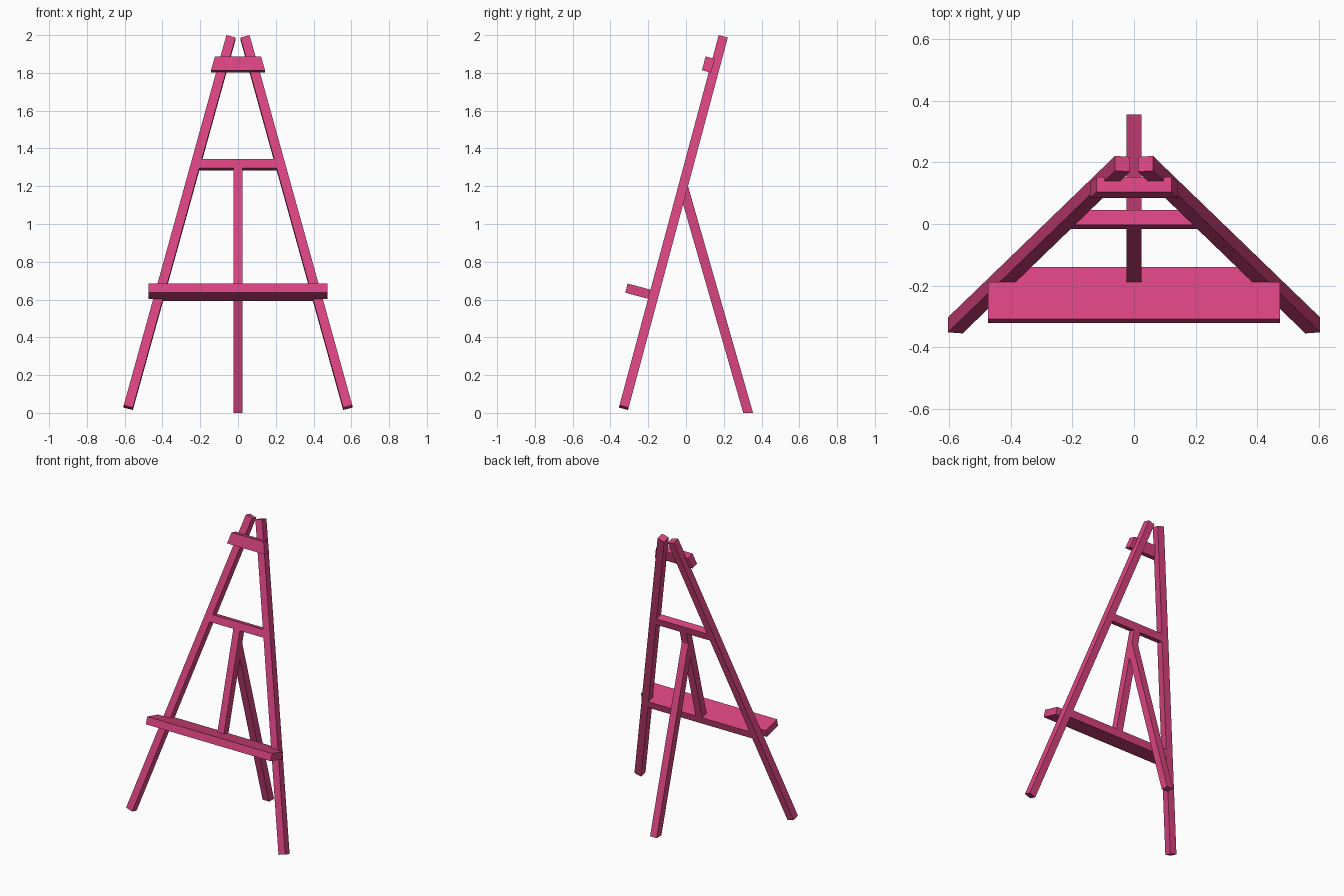
import bpy, bmesh
from math import radians, sin, cos, tan
from mathutils import Matrix, Vector

if "Cube" in bpy.data.objects:
    bpy.data.objects.remove(bpy.data.objects["Cube"])

A = radians(15)          # backward tilt, and splay of the front legs
H = 0.025                # half thickness of the timber
S, C, T = sin(A), cos(A), tan(A)
LEG_X, LEG_LEN = 0.309, 2.10

# Frame of the tilted easel: local x = width, y = up the slope, z = towards the front
TILT = Matrix(((1, 0, 0, 0), (0, S, -C, -0.067), (0, C, S, 1.0076), (0, 0, 0, 1)))
# Frame for side profiles: local x = world y, y = world z, z = world x
SIDE = Matrix(((0, 0, 1, 0), (1, 0, 0, 0), (0, 1, 0, 0), (0, 0, 0, 1)))

paint = bpy.data.materials.new("pink_paint")
paint.diffuse_color = (0.69, 0.058, 0.216, 1)
paint.use_nodes = True
paint.node_tree.nodes["Principled BSDF"].inputs["Base Color"].default_value = paint.diffuse_color


def prism(name, profile, low, high, frame):
    """Extrude a flat profile from low to high in the given frame."""
    bm = bmesh.new()
    face = bm.faces.new([bm.verts.new((x, y, low)) for x, y in profile])
    ext = bmesh.ops.extrude_face_region(bm, geom=[face])
    verts = [g for g in ext["geom"] if isinstance(g, bmesh.types.BMVert)]
    bmesh.ops.translate(bm, verts=verts, vec=(0, 0, high - low))
    bm.transform(frame)
    bmesh.ops.recalc_face_normals(bm, faces=bm.faces)
    mesh = bpy.data.meshes.new(name)
    bm.to_mesh(mesh)
    bm.free()
    mesh.materials.append(paint)
    obj = bpy.data.objects.new(name, mesh)
    bpy.context.collection.objects.link(obj)


def bar(bottom, top, x_bottom, x_top):
    """Symmetric four-sided profile."""
    return [(-x_bottom, bottom), (x_bottom, bottom), (x_top, top), (-x_top, top)]


def inner(v):
    """Inner edge of a front leg at height v on the slope."""
    return LEG_X - v * T - H / C


# Splayed front legs
for side, name in ((-1, "front_leg_left"), (1, "front_leg_right")):
    turn = Matrix.Rotation(side * A, 2)
    centre = Vector((side * LEG_X, 0))
    corners = bar(-LEG_LEN / 2, LEG_LEN / 2, H, H)
    prism(name, [centre + turn @ Vector(p) for p in corners], -H, H, TILT)

# Crossbars fitted between the legs
for name, low in (("lower_crossbar", -0.4245), ("middle_crossbar", 0.292)):
    high = low + 2 * H
    prism(name, bar(low, high, inner(low), inner(high)), -H, H, TILT)

# Centre post, canvas shelf and top clamp
prism("centre_post", bar(-0.3745, 0.292, H, H), -H, H, TILT)
prism("canvas_shelf", bar(-0.4245, -0.3745, 0.475, 0.475), H, 0.15, TILT)
prism("top_clamp", bar(0.818, 0.894, 0.143, 0.122), 0.0125, 0.0625, TILT)

# Rear support leg, cut flat on the ground and let into the post
prism("rear_leg", [(0.303, 0), (0.355, 0), (0.008, 1.21), (-0.017, 1.11)], -H, H, SIDE)
